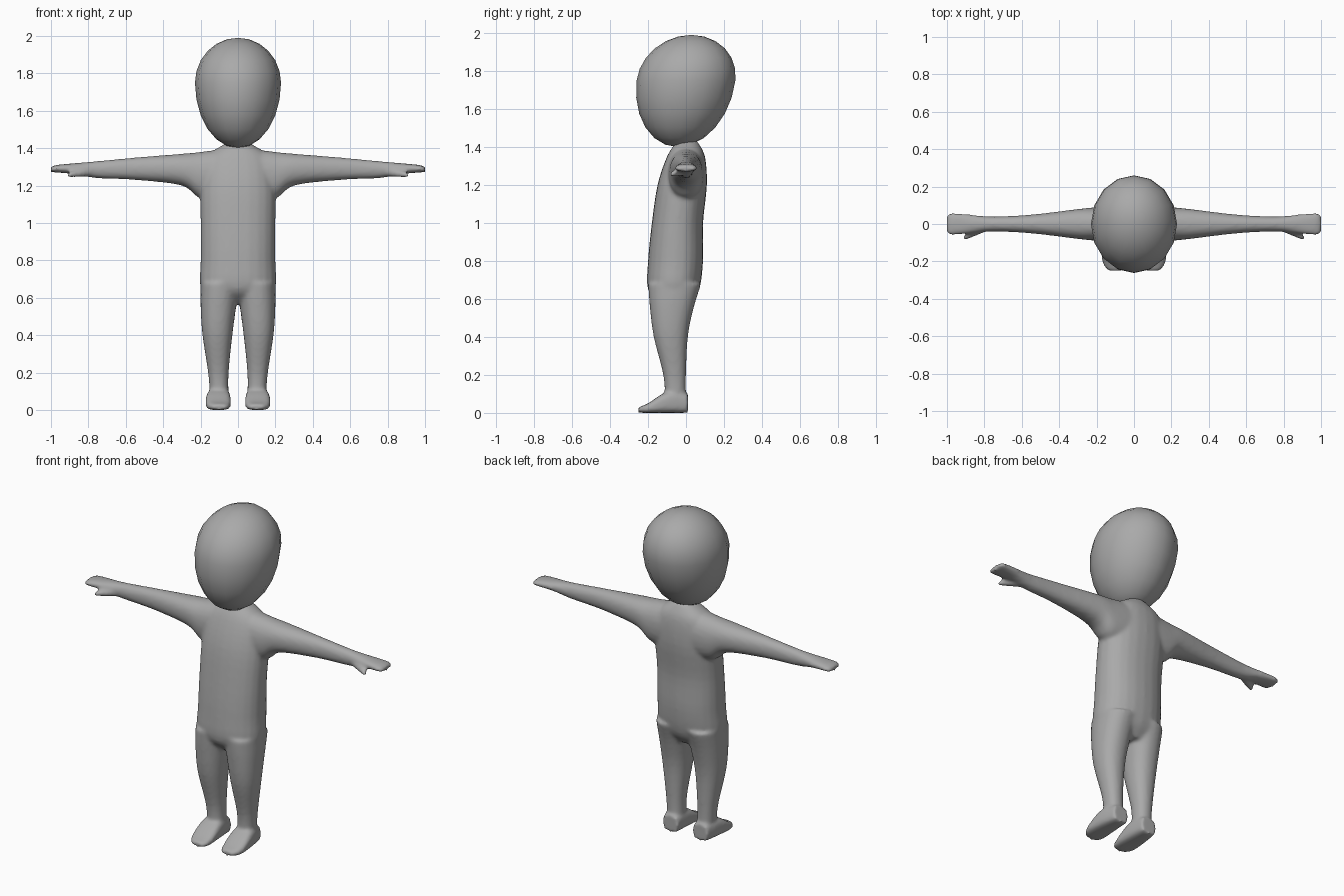
import bpy, bmesh, math
from mathutils import Vector

cube = bpy.data.objects.get("Cube")
if cube:
    bpy.data.objects.remove(cube)

# One plain colour for the whole figure
shade = 0.4
grey = bpy.data.materials.new("plain grey")
grey.use_nodes = True
grey.diffuse_color = (shade, shade, shade, 1)
shader = grey.node_tree.nodes["Principled BSDF"]
shader.inputs["Base Color"].default_value = grey.diffuse_color


def smooth_path(rings, steps=4):
    """Fill in a smooth run of rings between the given ones."""
    keys = [Vector(ring) for ring in rings]
    keys = [2 * keys[0] - keys[1]] + keys + [2 * keys[-1] - keys[-2]]
    filled = []
    for before, start, end, after in zip(keys, keys[1:], keys[2:], keys[3:]):
        for step in range(steps):
            t = step / steps
            leave, arrive = (end - before) / 2, (after - start) / 2
            turn = end - start
            filled.append(start + leave * t
                          + (3 * turn - 2 * leave - arrive) * t ** 2
                          + (leave + arrive - 2 * turn) * t ** 3)
    return filled + [keys[-2]]


def rounded(low, high, wave, power):
    """Position on a rounded cross-section between two limits."""
    reach = math.copysign(abs(wave) ** power, wave)
    return (low + high) / 2 + (high - low) / 2 * reach


def loft(bm, rings, axis, power=0.9, flip=1, sides=24):
    """Skin rings of (position, low_a, high_a, low_b, high_b) along an axis."""
    loops = []
    for along, low_a, high_a, low_b, high_b in smooth_path(rings):
        loop = []
        for side in range(sides):
            angle = math.tau * side / sides
            a = rounded(low_a, high_a, math.cos(angle), power)
            b = rounded(low_b, high_b, math.sin(angle), power)
            place = [a, b]
            place.insert("xyz".index(axis), along)
            place[0] *= flip
            loop.append(bm.verts.new(place))
        loops.append(loop)
    faces = [bm.faces.new((lower[i], lower[i - 1], upper[i - 1], upper[i]))
             for lower, upper in zip(loops, loops[1:]) for i in range(sides)]
    faces += [bm.faces.new(loops[0]), bm.faces.new(loops[-1])]
    bmesh.ops.recalc_face_normals(bm, faces=faces)


def make_object(name, bm):
    mesh = bpy.data.meshes.new(name)
    bm.to_mesh(mesh)
    bm.free()
    mesh.materials.append(grey)
    for polygon in mesh.polygons:
        polygon.use_smooth = True
    obj = bpy.data.objects.new(name, mesh)
    bpy.context.collection.objects.link(obj)
    return obj


# Head: an egg, longer towards the chin and leaning forward below
brow, crown, chin, lean = 1.75, 0.24, 0.35, 0.12
bm = bmesh.new()
bmesh.ops.create_uvsphere(bm, u_segments=16, v_segments=12, radius=1)
for vert in bm.verts:
    rise = vert.co.z * (crown if vert.co.z > 0 else chin)
    vert.co = (vert.co.x * 0.23, vert.co.y * 0.26 + rise * lean, brow + rise)
make_object("head", bm)

# Torso with a short neck: height, half width, front, back
torso = [(z, -half, half, front, back) for z, half, front, back in (
    (.57, .13, -.13, .02), (.65, .2, -.2, .07), (.8, .2, -.2, .09),
    (1, .2, -.18, .09), (1.2, .2, -.15, .11), (1.35, .17, -.1, .1),
    (1.43, .06, -.05, .06))]

# Arm and flat hand: reach, half depth, underside, top
arm = [(x, -half, half, under, top) for x, half, under, top in (
    (.05, .1, 1.12, 1.4), (.2, .09, 1.13, 1.38), (.3, .08, 1.2, 1.37),
    (.55, .05, 1.23, 1.35), (.76, .04, 1.24, 1.33), (.87, .05, 1.26, 1.32),
    (.97, .06, 1.27, 1.31), (1, .05, 1.27, 1.3))]
thumb = [(.79, -.04, .01, 1.25, 1.3), (.91, -.09, -.06, 1.24, 1.27)]

# Leg: height, inner, outer, front, back
leg = [(.07, .05, .15, -.11, 0), (.2, .05, .16, -.12, 0),
       (.4, .03, .19, -.17, .01), (.55, .01, .2, -.19, .04),
       (.68, -.01, .2, -.2, .08)]

# Foot: depth, inner, outer, sole, top
foot = [(-.25, .06, .14, 0, .03), (-.2, .04, .17, 0, .05),
        (-.1, .04, .17, 0, .11), (.01, .05, .15, 0, .1)]

bm = bmesh.new()
loft(bm, torso, "z")
for side in (1, -1):
    loft(bm, arm, "x", flip=side)
    loft(bm, thumb, "x", flip=side)
    loft(bm, leg, "z", flip=side)
    loft(bm, foot, "y", power=0.6, flip=side)
body = make_object("body", bm)

# Fuse the limbs into one soft skin
fuse = body.modifiers.new("fuse", "REMESH")
fuse.mode = "VOXEL"
fuse.voxel_size = 0.01
fuse.use_smooth_shade = True
soften = body.modifiers.new("soften", "SMOOTH")
soften.iterations = 8
